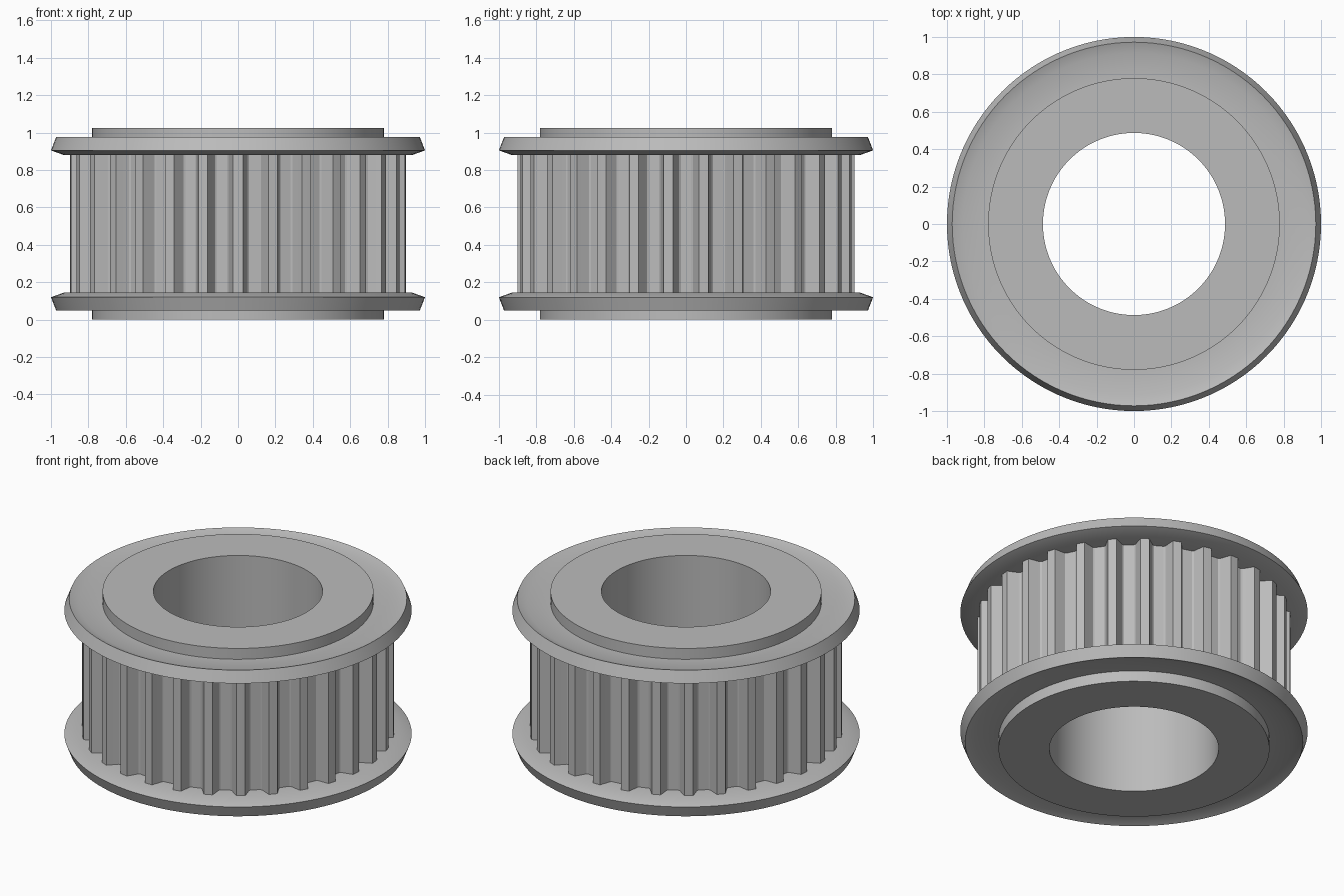
import bpy
import bmesh
from math import sin, cos, radians, tau, pi

cube = bpy.data.objects.get("Cube")
if cube:
    bpy.data.objects.remove(cube)

HEIGHT = 1.025
TEETH = 30
SEGMENTS = 120

# Single metal colour
metal = bpy.data.materials.new("grey_metal")
metal.use_nodes = True
colour = (0.5, 0.5, 0.5, 1)
metal.diffuse_color = colour
metal.node_tree.nodes["Principled BSDF"].inputs["Base Color"].default_value = colour


def ring_mesh(name, sections):
    """Join closed cross-sections placed around the axis into a ring."""
    bm = bmesh.new()
    loops = [[bm.verts.new(p) for p in section] for section in sections]
    for i, a in enumerate(loops):
        b = loops[(i + 1) % len(loops)]
        for j in range(len(a)):
            k = (j + 1) % len(a)
            bm.faces.new((a[j], b[j], b[k], a[k]))
    bmesh.ops.recalc_face_normals(bm, faces=bm.faces)
    mesh = bpy.data.meshes.new(name)
    bm.to_mesh(mesh)
    bm.free()
    mesh.materials.append(metal)
    obj = bpy.data.objects.new(name, mesh)
    bpy.context.collection.objects.link(obj)
    bpy.ops.object.select_all(action="DESELECT")
    obj.select_set(True)
    bpy.context.view_layer.objects.active = obj
    bpy.ops.object.shade_smooth_by_angle(angle=radians(30))
    return obj


def lathe(name, profile):
    angles = [tau * i / SEGMENTS for i in range(SEGMENTS)]
    return ring_mesh(name, [[(r * cos(a), r * sin(a), z) for r, z in profile]
                            for a in angles])


# Bored hub through the whole height
lathe("hub", [(0.487, 0), (0.78, 0), (0.78, HEIGHT), (0.487, HEIGHT)])

# Bent plate flanges, mirrored about mid height
flange = [(0.77, 0.88), (0.93, 0.88), (1.0, 0.905), (0.972, 0.977),
          (0.915, 0.956), (0.77, 0.956)]
lathe("upper_flange", flange)
lathe("lower_flange", [(r, HEIGHT - z) for r, z in flange])

# Toothed band: trapezoid grooves with softened floor corners
half_groove = [(0.0687, 0.9), (0.0415, 0.841), (0.037, 0.832), (0.028, 0.826)]
groove = [(-t, r) for t, r in half_groove] + [(t, r) for t, r in reversed(half_groove)]
outline = []
for i in range(TEETH):
    centre = tau * i / TEETH
    outline += [(centre + t / r, r) for t, r in groove]
    outline.append((centre + pi / TEETH, 0.9))
LOW, HIGH = 0.14, HEIGHT - 0.14
ring_mesh("toothed_band", [
    [(r * cos(a), r * sin(a), z)
     for r, z in ((0.76, LOW), (rim, LOW), (rim, HIGH), (0.76, HIGH))]
    for a, rim in outline])
